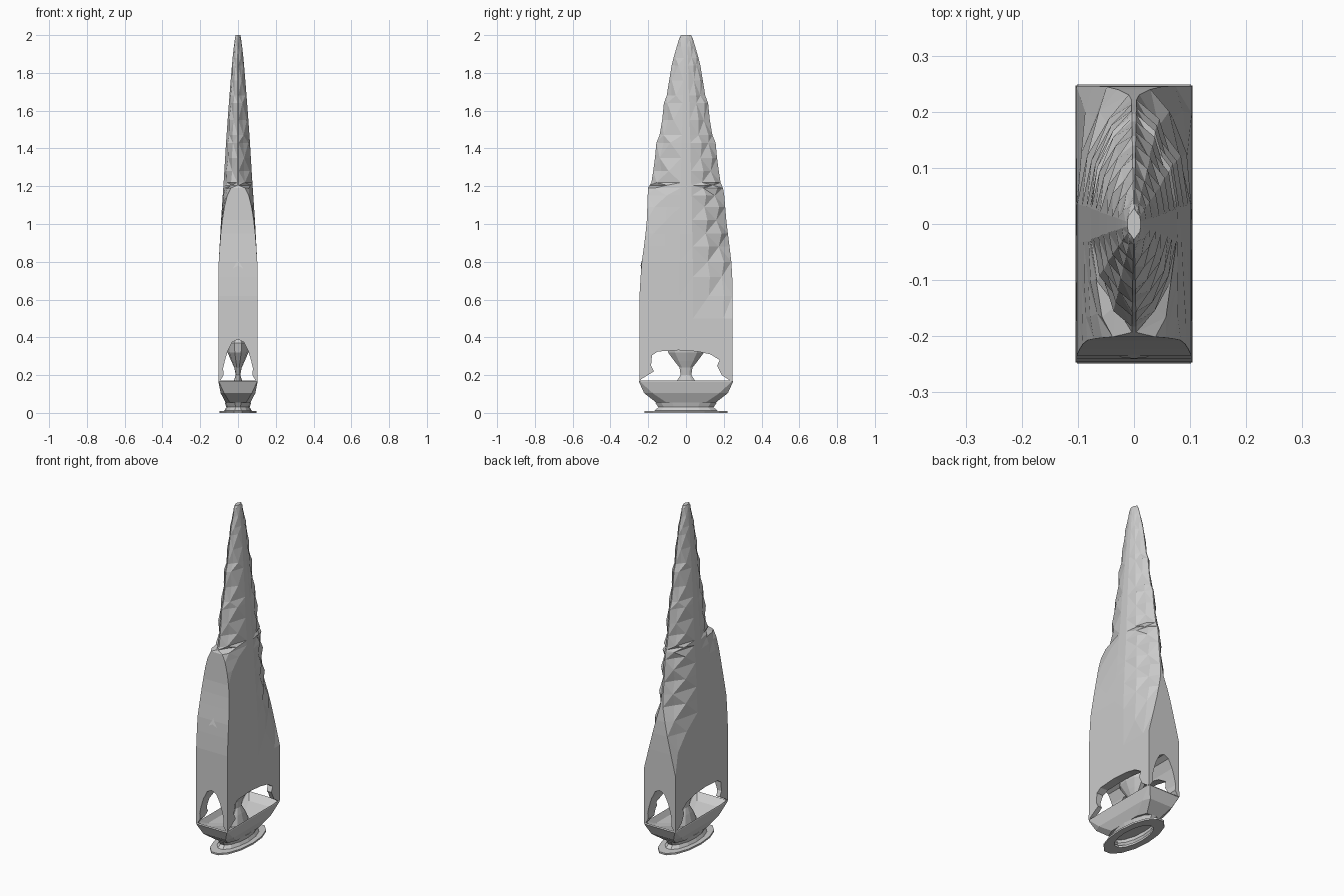
import bpy, bmesh, math

if "Cube" in bpy.data.objects:
    bpy.data.objects.remove(bpy.data.objects["Cube"])


def interp(table, z):
    """Linear lookup in a list of (z, value) pairs."""
    for (z0, v0), (z1, v1) in zip(table, table[1:]):
        if z <= z1:
            f = max(0, (z - z0) / (z1 - z0))
            return v0 + (v1 - v0) * f
    return table[-1][1]


def loft(name, rings, cap_start=True, cap_end=True, closed=False, tri=False):
    bm = bmesh.new()
    vs = [[bm.verts.new(p) for p in r] for r in rings]
    n = len(vs[0])
    pairs = list(zip(vs, vs[1:]))
    if closed:
        pairs.append((vs[-1], vs[0]))
    for k, (a, b) in enumerate(pairs):
        for i in range(n):
            j = (i + 1) % n
            if not tri:
                bm.faces.new((a[i], a[j], b[j], b[i]))
            elif (i + k) % 2:
                bm.faces.new((a[i], a[j], b[j]))
                bm.faces.new((a[i], b[j], b[i]))
            else:
                bm.faces.new((a[i], a[j], b[i]))
                bm.faces.new((a[j], b[j], b[i]))
    if cap_start and not closed:
        bm.faces.new(vs[0][::-1])
    if cap_end and not closed:
        bm.faces.new(vs[-1])
    bmesh.ops.recalc_face_normals(bm, faces=bm.faces)
    me = bpy.data.meshes.new(name)
    bm.to_mesh(me)
    bm.free()
    ob = bpy.data.objects.new(name, me)
    bpy.context.collection.objects.link(ob)
    return ob


def oval(x, y, z, n=12):
    return [(x * math.cos(2 * math.pi * i / n), y * math.sin(2 * math.pi * i / n), z)
            for i in range(n)]


def chamfered(x, y, z, c):
    """Rectangle with corners cut by fraction c."""
    k = 1 - c
    return [(x * a, y * b, z) for a, b in
            ((1, -k), (1, k), (k, 1), (-k, 1), (-1, k), (-1, -k), (-k, -1), (k, -1))]


# Tower: square below, rounded front panel, pointed faceted spire above
HALF_X = [(.17, .104), (.8, .102), (1, .091), (1.2, .078), (1.43, .064),
          (1.6, .052), (1.8, .036), (1.9, .027), (1.98, .017), (2, .012)]
BACK_Y = [(.17, .247), (.7, .246), (.8, .24), (.9, .228), (1, .215), (1.18, .2),
          (1.22, .183), (1.33, .166), (1.43, .157), (1.47, .14), (1.55, .126),
          (1.64, .117), (1.68, .102), (1.78, .086), (1.84, .076), (1.88, .066),
          (1.95, .046), (1.985, .035), (2, .027)]
FRONT_Y = [(.17, .247), (.65, .246), (.8, .234), (.9, .22), (1, .208), (1.2, .201), (1.21, .185)]
POINTED = [(.05, -1), (.45, -.8), (.8, -.5), (.99, -.15)]
SQUARE = [(1, -1), (1, -.8), (1, -.5), (1, -.15)]


def tower_ring(z, k):
    x, yb = interp(HALF_X, z), interp(BACK_Y, z)
    yf = interp(FRONT_Y, z) if z < 1.21 else yb
    f = min(1, max(0, (z - .75) / .455))
    t_front = (1 - f ** 3) ** (1 / 3)
    t_back = min(1, max(0, (.9 - z) / .4))
    half = []
    for side, y, t in ((-1, yf, t_front), (1, yb, t_back)):
        pts = []
        for i, ((px, py), (sx, _)) in enumerate(zip(POINTED, SQUARE)):
            wobble = 1 + (.06 if (i + k) % 2 else -.06) * (1 - t) * (0 < i < 3)
            pts.append((x * (px + (sx - px) * t) * wobble, -side * py * y * wobble, z))
        half += pts if side < 0 else pts[::-1]
    return half + [(-a, b, c) for a, b, c in half[::-1]]


levels = [.17, .5, .62, .72, .8, .88, .95, 1.02, 1.09, 1.15, 1.19, 1.205, 1.22, 1.28, 1.35,
          1.43, 1.47, 1.55, 1.64, 1.68, 1.76, 1.84, 1.88, 1.94, 1.985, 2]
tower = loft("tower_shell", [tower_ring(z, k) for k, z in enumerate(levels)], tri=True)

# Arched openings leaving four corner legs
side_arch = [(-.24, .15), (-.238, .178), (-.17, .22), (-.185, .25), (-.18, .305),
             (-.15, .325), (-.04, .332), (.06, .325), (.13, .31), (.178, .28),
             (.165, .25), (.19, .2), (.238, .168), (.24, .15)]
front_right = [(.092, .15), (.09, .178), (.076, .2), (.079, .235), (.07, .275),
               (.055, .325), (.03, .375)]
front_arch = front_right + [(0, .39)] + [(-a, b) for a, b in front_right[::-1]]
cutters = [
    loft("side_cutter", [[(s, y, z) for y, z in side_arch] for s in (-.3, .3)]),
    loft("front_cutter", [[(x, s, z) for x, z in front_arch] for s in (-.4, .4)]),
]
bpy.context.view_layer.objects.active = tower
for c in cutters:
    c.hide_render = True
    m = tower.modifiers.new("opening", 'BOOLEAN')
    m.operation, m.solver, m.object = 'DIFFERENCE', 'EXACT', c
    bpy.ops.object.modifier_apply(modifier=m.name)
    bpy.data.objects.remove(c)

# Small gable crease on the front panel
loft("front_gable", [[(-.035, y, .76), (0, y - .004, .78), (.035, y, .76), (0, y + .012, .85)]
                     for y in (-.236, -.225)])

# Flared inner pedestal
loft("inner_pedestal", [oval(x, y, z, 10) for x, y, z in
                        ((.04, .09, .1), (.024, .055, .165), (.012, .03, .2),
                         (.02, .036, .24), (.036, .065, .275), (.055, .1, .32),
                         (.06, .11, .37), (.045, .09, .4))])

# Open basin with a rectangular rim
loft("basin", [chamfered(*r) for r in
               ((.066, .158, .055, .35), (.092, .222, .105, .2), (.104, .249, .165, .03),
                (.102, .245, .172, .03), (.085, .2, .14, .2), (.035, .08, .11, .4))])

# Foot ring under the basin
loft("foot", [oval(x, y, z, 14) for x, y, z in
              ((.072, .17, .012), (.062, .15, .03), (.07, .168, .056))],
     cap_start=False)

# Thin ground plate with an oval hole
loft("ground_plate", [oval(x, y, z, 14) for x, y, z in
                      ((.06, .145, 0), (.098, .225, 0), (.098, .225, .01), (.06, .145, .012))],
     closed=True)
